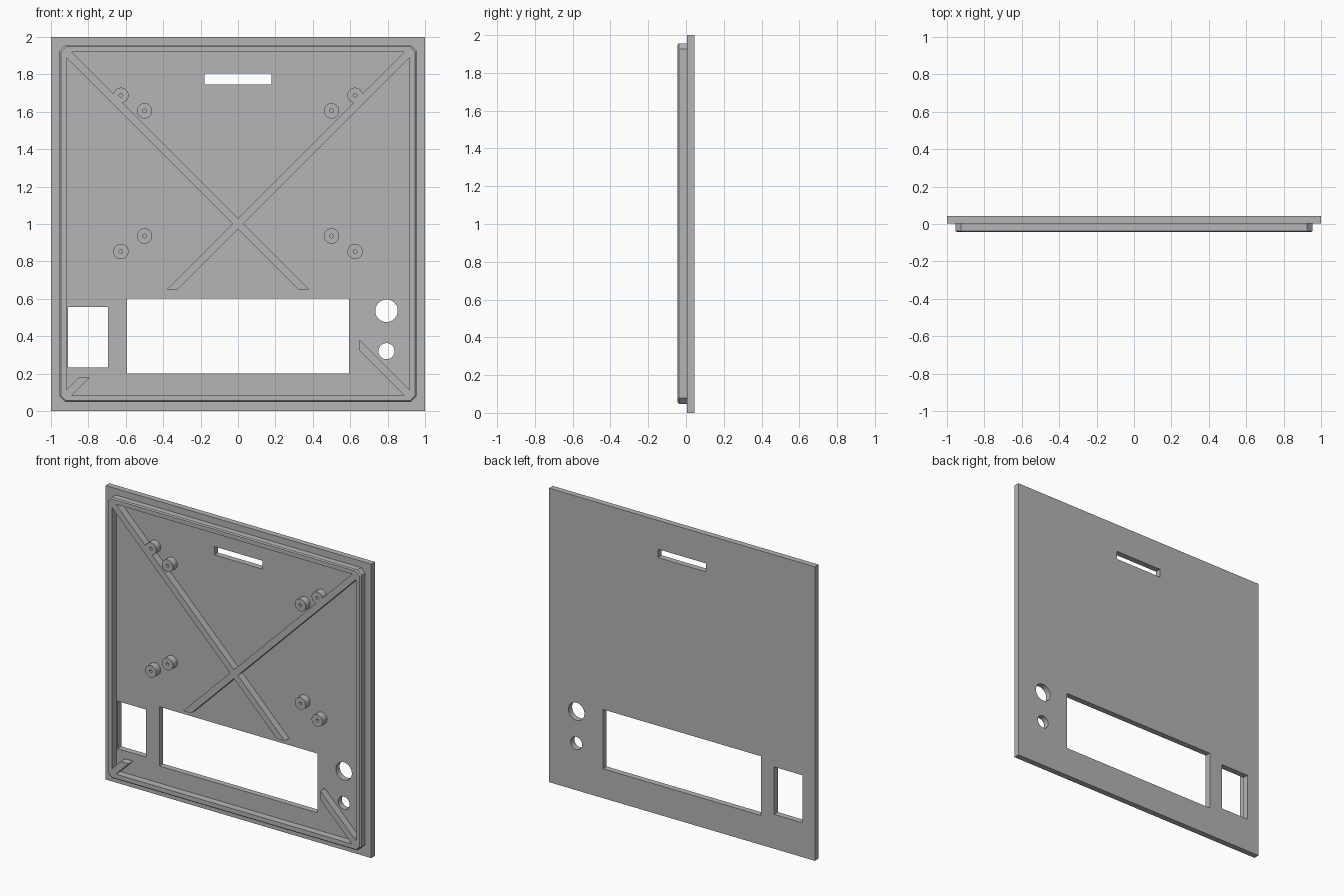
import bpy, bmesh, math

cube = bpy.data.objects.get("Cube")
if cube:
    bpy.data.objects.remove(cube, do_unlink=True)

FRONT, FACE, BACK = -0.044, 0.004, 0.044   # rim front, plate front, plate back
ROOT = 0.02                                # depth raised parts sink into the plate
MID = 1.002                                # height where the ribs cross

grey = bpy.data.materials.new("plain grey")
grey.use_nodes = True
GREY = (0.46, 0.46, 0.46, 1)
grey.diffuse_color = GREY
grey.node_tree.nodes["Principled BSDF"].inputs["Base Color"].default_value = GREY


def loft(name, rings, closed=False):
    """Skin a list of rings, each ring being (outline points, y)."""
    bm = bmesh.new()
    loops = [[bm.verts.new((x, y, z)) for x, z in pts] for pts, y in rings]
    pairs = list(zip(loops, loops[1:]))
    if closed:
        pairs.append((loops[-1], loops[0]))
    else:
        bm.faces.new(loops[0])
        bm.faces.new(loops[-1])
    for a, b in pairs:
        for i in range(len(a)):
            j = (i + 1) % len(a)
            bm.faces.new((a[i], a[j], b[j], b[i]))
    bmesh.ops.recalc_face_normals(bm, faces=bm.faces)
    mesh = bpy.data.meshes.new(name)
    bm.to_mesh(mesh)
    bm.free()
    mesh.materials.append(grey)
    ob = bpy.data.objects.new(name, mesh)
    bpy.context.collection.objects.link(ob)
    return ob


def prism(name, pts, y0, y1):
    return loft(name, [(pts, y0), (pts, y1)])


def rect(x0, x1, z0, z1):
    return [(x0, z0), (x1, z0), (x1, z1), (x0, z1)]


def circle(x, z, r, n=32):
    return [(x + r * math.cos(2 * math.pi * i / n),
             z + r * math.sin(2 * math.pi * i / n)) for i in range(n)]


def clipped_square(half, cut):
    a, b = half, half - cut
    corners = [(a, -b), (a, b), (b, a), (-b, a), (-a, b), (-a, -b), (-b, -a), (b, -a)]
    return [(x, z + MID) for x, z in corners]


def mirror(pts):
    return [(-x, z) for x, z in pts]


def combine(target, part, operation):
    """Merge a part into the target, or cut it away."""
    mod = target.modifiers.new(operation, 'BOOLEAN')
    mod.operation = operation
    mod.solver = 'EXACT'
    mod.object = part
    bpy.context.view_layer.objects.active = target
    bpy.ops.object.modifier_apply(modifier=mod.name)
    bpy.data.objects.remove(part, do_unlink=True)


# Flat plate
panel = prism("front_panel", rect(-1, 1, 0, 2), FACE, BACK)

# Raised rim with clipped corners and a small front chamfer
outer, inner = clipped_square(0.954, 0.03), clipped_square(0.918, 0.02)
rim = loft("rim", [(outer, ROOT), (outer, FRONT + 0.007),
                   (clipped_square(0.947, 0.028), FRONT),
                   (inner, FRONT), (inner, ROOT)], closed=True)
combine(panel, rim, 'UNION')

# Crossing diagonal ribs, with short stubs in the lower corners
W, END, STOP = 0.03, 0.92, 0.65


def diagonal(x, side):
    return (x, MID - x + side * W)


long_rib = [diagonal(-END - W / 2, -1), (MID - W - STOP, STOP),
            (MID + W - STOP, STOP), diagonal(-END + W / 2, 1)]
right_stub = [diagonal(0.65, -1), diagonal(END - W / 2, -1),
              diagonal(END + W / 2, 1), diagonal(0.65, 1)]
left_stub = mirror([(MID - W - 0.18, 0.18), diagonal(END - W / 2, -1),
                    diagonal(END + W / 2, 1), (MID + W - 0.18, 0.18)])
for pts in (long_rib, mirror(long_rib), right_stub, left_stub):
    combine(panel, prism("rib", pts, FRONT, ROOT), 'UNION')

# Screw bosses, mirrored left and right, each with a blind hole
bosses = [(s * x, z) for s in (-1, 1)
          for x, z in ((0.626, 1.688), (0.5, 1.605), (0.5, 0.936), (0.626, 0.853))]
for x, z in bosses:
    combine(panel, prism("boss", circle(x, z, 0.041), FRONT, ROOT), 'UNION')
for x, z in bosses:
    combine(panel, prism("screw_hole", circle(x, z, 0.01, 16), -0.1, FACE), 'DIFFERENCE')

# Openings through the plate: slot, display, side window, two round holes
openings = [rect(-0.18, 0.18, 1.747, 1.804), rect(-0.594, 0.594, 0.2, 0.603),
            rect(-0.909, -0.694, 0.234, 0.557),
            circle(0.794, 0.536, 0.06, 48), circle(0.794, 0.32, 0.043, 48)]
for pts in openings:
    combine(panel, prism("opening", pts, -0.1, 0.1), 'DIFFERENCE')

# Smooth round walls, keep all corners sharp
bpy.ops.object.select_all(action='DESELECT')
panel.select_set(True)
bpy.context.view_layer.objects.active = panel
bpy.ops.object.shade_smooth_by_angle(angle=math.radians(30))
